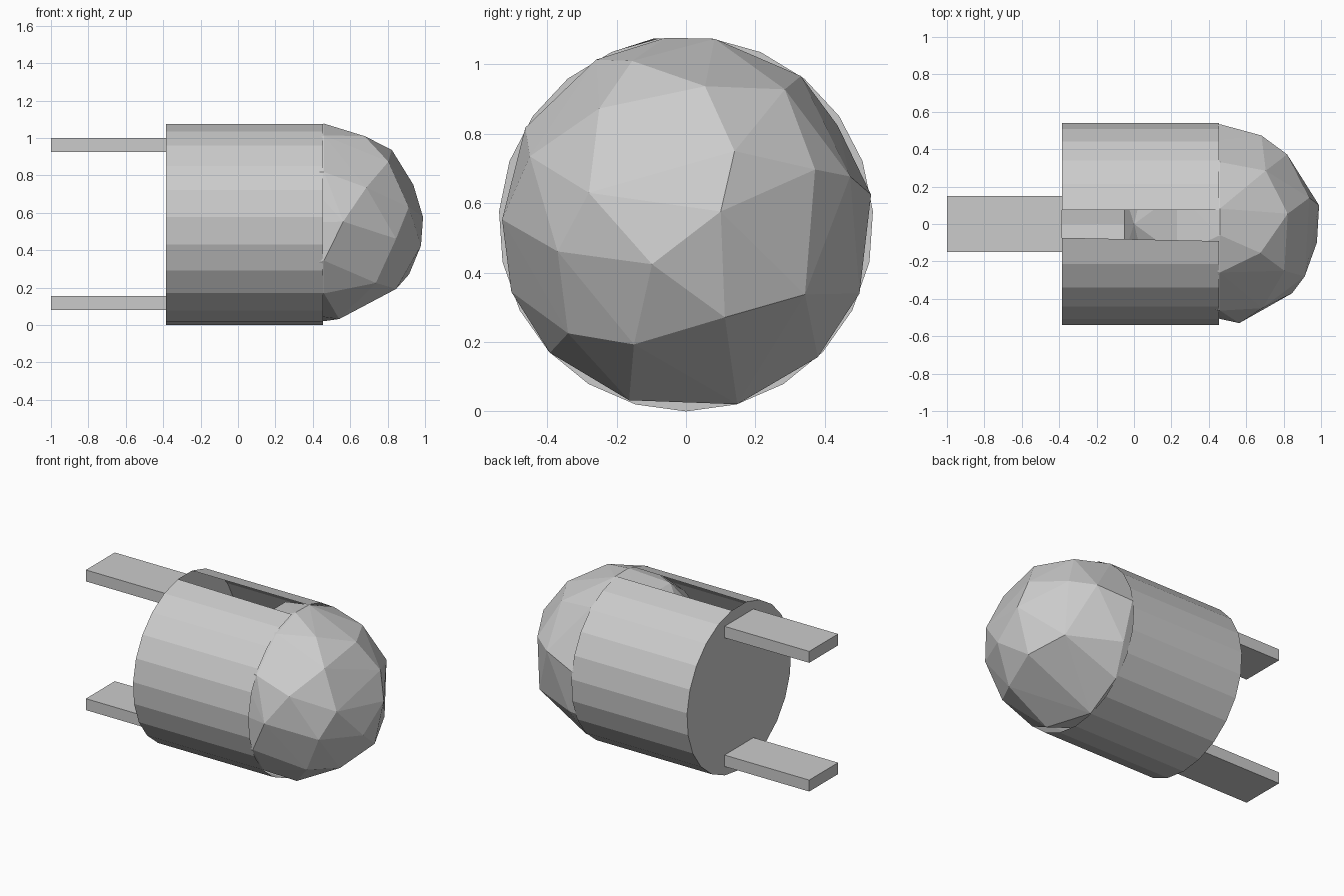
import bpy, bmesh, math
from mathutils import Vector

if "Cube" in bpy.data.objects:
    bpy.data.objects.remove(bpy.data.objects["Cube"])

R = 0.54          # shared radius of casing and dome
CZ = 0.54         # axis height
BACK, FRONT = -0.385, 0.455


def finish(bm, name):
    mesh = bpy.data.meshes.new(name)
    bm.to_mesh(mesh)
    bm.free()
    obj = bpy.data.objects.new(name, mesh)
    bpy.context.collection.objects.link(obj)
    return obj


# Casing: 23-sided tube, closed at the back, with its top panel left open
SIDES = 23
bm = bmesh.new()


def ring(x):
    verts = []
    for i in range(SIDES):
        a = 2 * math.pi * i / SIDES      # starts at the bottom corner
        verts.append(bm.verts.new((x, R * math.sin(a), CZ - R * math.cos(a))))
    return verts


back, front = ring(BACK), ring(FRONT)
top = SIDES // 2
front[top + 1].co.y -= 0.018             # slot widens a little toward the dome
for i in range(SIDES):
    if i != top:
        j = (i + 1) % SIDES
        bm.faces.new((back[i], back[j], front[j], front[i]))
bm.faces.new(back[::-1])
bmesh.ops.recalc_face_normals(bm, faces=bm.faces)
finish(bm, "casing")

# Dome: irregular faceted ball, visible corners given as (y, z) on the sphere
corners = [
    (.14, .75), (.10, .576), (-.098, .424), (-.28, .63), (-.25, .873),
    (-.155, 1.01), (.055, .937), (.285, .928), (.372, .697), (.343, .337),
    (.112, .271), (-.15, .193), (-.37, .461), (-.45, .735), (-.34, .225),
    (-.507, .343), (-.53, .553), (-.467, .82), (-.26, 1.015), (-.06, 1.08),
    (.083, 1.077), (.337, .974), (.473, .677), (.537, .625), (.50, .34),
    (.38, .156), (.15, .012), (-.164, .032), (-.394, .167),
]
center = Vector((0.46, 0, CZ))
bm = bmesh.new()
bmesh.ops.create_icosphere(bm, subdivisions=2, radius=R)
hidden_half = [v.co.copy() for v in bm.verts if v.co.x < -0.12]
bm.clear()
for p in hidden_half:
    bm.verts.new(center + p)
for y, z in corners:
    depth = math.sqrt(max(0, R * R - y * y - (z - CZ) ** 2))
    bm.verts.new(center + Vector((depth, y, z - CZ)).normalized() * R)
bmesh.ops.convex_hull(bm, input=bm.verts)
bmesh.ops.recalc_face_normals(bm, faces=bm.faces)
finish(bm, "dome")

# Prongs: two flat bars sticking out of the back
for name, z in (("upper_prong", 0.9625), ("lower_prong", 0.1175)):
    bm = bmesh.new()
    bmesh.ops.create_cube(bm, size=1)
    length = BACK + 1
    for v in bm.verts:
        v.co = Vector((v.co.x * length - 1 + length / 2, v.co.y * 0.3, v.co.z * 0.075 + z))
    finish(bm, name)
